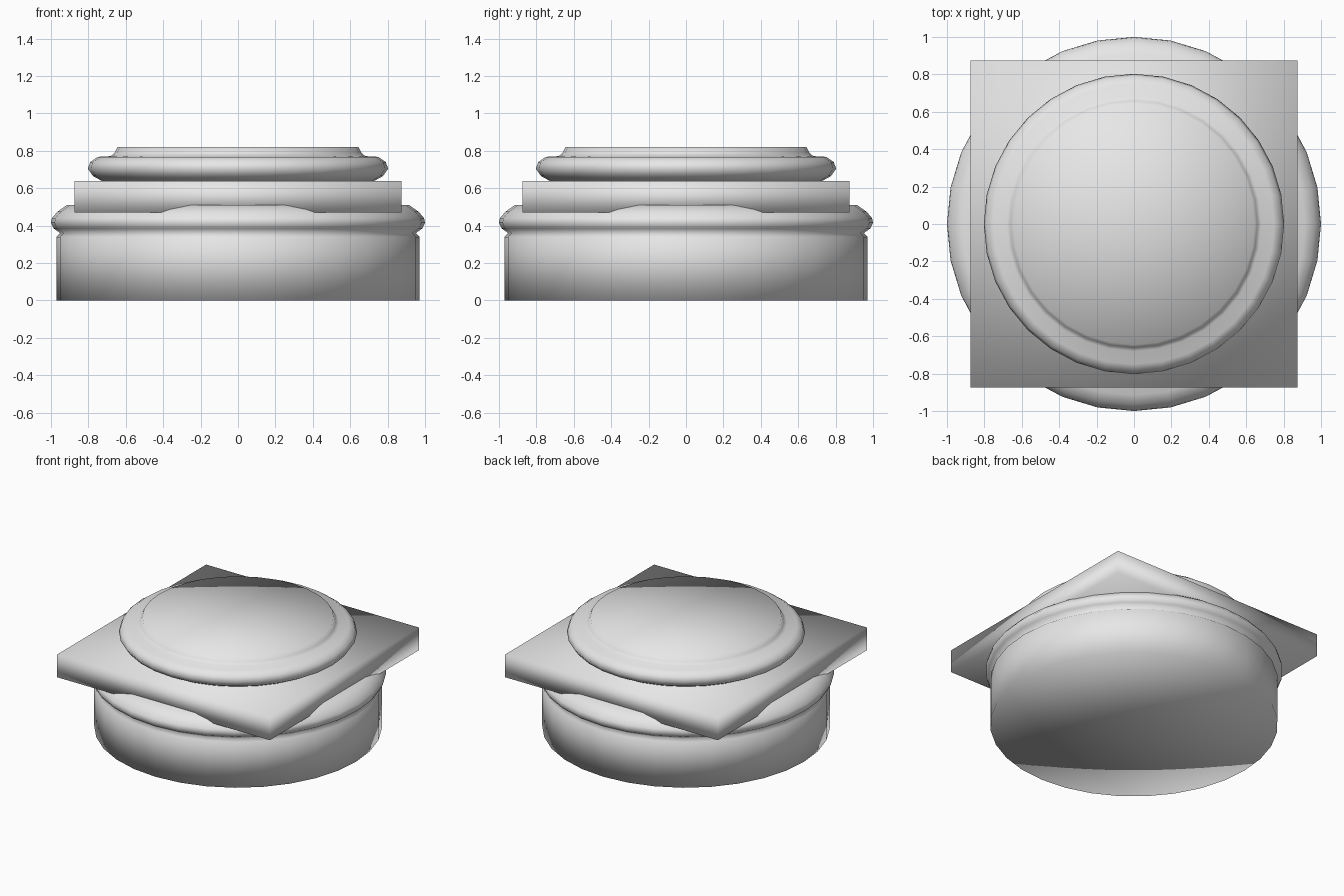
import bpy, bmesh, math

SIDES = 32

if "Cube" in bpy.data.objects:
    bpy.data.objects.remove(bpy.data.objects["Cube"], do_unlink=True)

stone = bpy.data.materials.new("grey stone")
stone.use_nodes = True
grey = (0.8, 0.8, 0.8, 1)
stone.diffuse_color = grey
stone.node_tree.nodes["Principled BSDF"].inputs["Base Color"].default_value = grey


def finish(name, bm):
    """Turn a bmesh into a smooth-shaded stone object."""
    bmesh.ops.recalc_face_normals(bm, faces=bm.faces)
    for face in bm.faces:
        face.smooth = True
    mesh = bpy.data.meshes.new(name)
    bm.to_mesh(mesh)
    bm.free()
    mesh.materials.append(stone)
    obj = bpy.data.objects.new(name, mesh)
    bpy.context.collection.objects.link(obj)
    return obj


def lathe(name, profile):
    """Turn a (radius, height) profile around z and close it with fan caps."""
    bm = bmesh.new()
    rings = []
    for r, z in profile:
        rings.append([bm.verts.new((r * math.cos(a), r * math.sin(a), z))
                      for a in (2 * math.pi * i / SIDES for i in range(SIDES))])
    for low, high in zip(rings, rings[1:]):
        for i in range(SIDES):
            j = (i + 1) % SIDES
            bm.faces.new((low[i], low[j], high[j], high[i]))
    for ring, (r, z) in ((rings[0], profile[0]), (rings[-1], profile[-1])):
        hub = bm.verts.new((0, 0, z))
        for i in range(SIDES):
            bm.faces.new((ring[i], ring[(i + 1) % SIDES], hub))
    return finish(name, bm)


# Drum with a rounded moulding around its top
lathe("lower_drum", [
    (0.97, 0), (0.97, 0.34), (0.95, 0.36), (0.985, 0.385), (1.0, 0.415),
    (0.995, 0.44), (0.965, 0.475), (0.915, 0.51)])

# Square slab
bm = bmesh.new()
bmesh.ops.create_cube(bm, size=1)
bmesh.ops.scale(bm, vec=(1.75, 1.75, 0.17), verts=bm.verts)
bmesh.ops.translate(bm, vec=(0, 0, 0.555), verts=bm.verts)
finish("square_slab", bm)

# Rounded cushion carrying a low stepped disc
lathe("upper_cushion", [
    (0.72, 0.635), (0.775, 0.665), (0.803, 0.705), (0.79, 0.74), (0.75, 0.768),
    (0.68, 0.772), (0.66, 0.79), (0.645, 0.82)])
